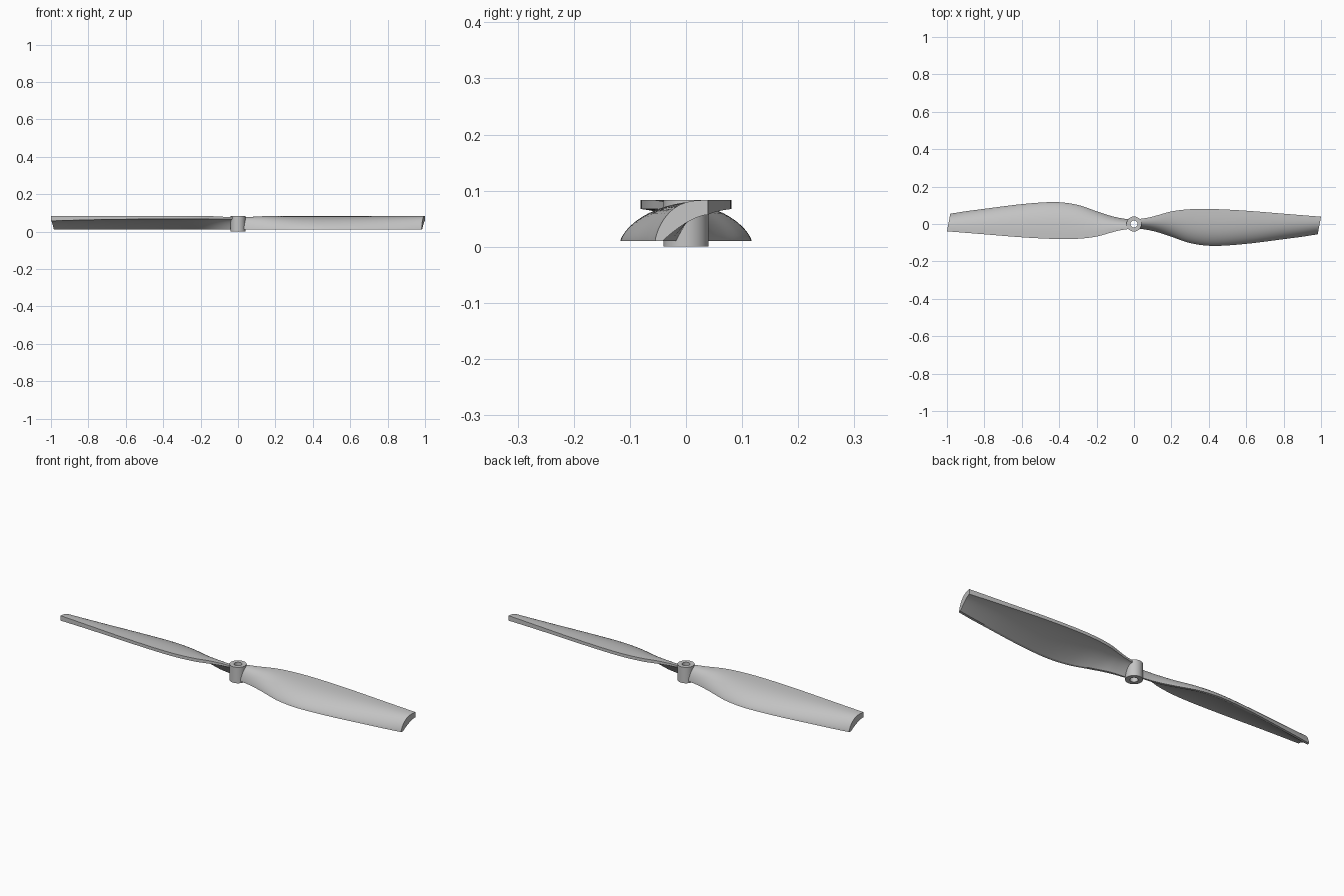
import bpy, bmesh, math

if "Cube" in bpy.data.objects:
    bpy.data.objects.remove(bpy.data.objects["Cube"], do_unlink=True)

grey = bpy.data.materials.new("light_grey_plastic")
grey.use_nodes = True
grey.diffuse_color = (0.55, 0.55, 0.55, 1)
grey.node_tree.nodes["Principled BSDF"].inputs["Base Color"].default_value = (0.55, 0.55, 0.55, 1)

# Blade outline: radius, leading edge y, trailing edge y
OUTLINE = [(0.03, -0.025, 0.027), (0.08, -0.033, 0.035), (0.13, -0.045, 0.048),
           (0.2, -0.068, 0.067), (0.3, -0.102, 0.079), (0.42, -0.117, 0.08),
           (0.6, -0.106, 0.071), (0.8, -0.081, 0.055), (1.0, -0.055, 0.039)]


def outline(x):
    """Smooth leading and trailing edge positions at radius x."""
    i = 0
    while i < len(OUTLINE) - 2 and x > OUTLINE[i + 1][0]:
        i += 1
    a, b = OUTLINE[i], OUTLINE[i + 1]
    before, after = OUTLINE[max(i - 1, 0)], OUTLINE[min(i + 2, len(OUTLINE) - 1)]
    span = b[0] - a[0]
    u = (x - a[0]) / span
    result = []
    for k in (1, 2):
        m0 = (b[k] - before[k]) / (b[0] - before[0]) * span
        m1 = (after[k] - a[k]) / (after[0] - a[0]) * span
        result.append((2*u**3 - 3*u**2 + 1) * a[k] + (u**3 - 2*u**2 + u) * m0
                      + (3*u**2 - 2*u**3) * b[k] + (u**3 - u**2) * m1)
    return result


def upper_camber(t):
    """Height fraction of the top skin, steep at the leading edge."""
    return (1 - (1 - t) ** 2.9) ** 0.7


def lower_camber(t):
    """Height fraction of the underside, a shallow hollow."""
    return 1 - (1 - t) ** 1.6


def section(x, steps=20):
    """Closed cross-section: convex top, trailing wall, hollow underside."""
    lead, trail = outline(x)
    chord = trail - lead
    top = 0.083 - 0.008 * max(0, 1 - x / 0.15)
    under = 0.067 - 0.010 * max(0, (x - 0.4) / 0.6) ** 2
    inset = min(0.013, chord * 0.15)
    sweep = 0.018 * max(0, (x - 0.9) / 0.1)
    ts = [(i / steps) ** 1.7 for i in range(steps + 1)]
    pts = [(lead + chord * t, 0.01 + (top - 0.01) * upper_camber(t)) for t in ts]
    pts += [(lead + inset + (chord - inset) * t, 0.01 + (under - 0.01) * lower_camber(t))
            for t in reversed(ts)]
    return [(x - sweep * (trail - y) / chord, y, z) for y, z in pts]


def finish(name, bm):
    bmesh.ops.recalc_face_normals(bm, faces=bm.faces)
    mesh = bpy.data.meshes.new(name)
    bm.to_mesh(mesh)
    bm.free()
    mesh.materials.append(grey)
    obj = bpy.data.objects.new(name, mesh)
    bpy.context.collection.objects.link(obj)
    bpy.ops.object.select_all(action='DESELECT')
    obj.select_set(True)
    bpy.context.view_layer.objects.active = obj
    bpy.ops.object.shade_smooth_by_angle(angle=math.radians(35))
    return obj


def make_blade(name, turn):
    bm = bmesh.new()
    stations = 60
    rings = [[bm.verts.new(p) for p in section(0.03 + 0.97 * i / stations)]
             for i in range(stations + 1)]
    n = len(rings[0])
    for a, b in zip(rings, rings[1:]):
        for j in range(n):
            k = (j + 1) % n
            bm.faces.new((a[j], a[k], b[k], b[j]))
    # End caps as strips between the top and underside curves
    for ring in (rings[0], rings[-1]):
        for j in range(n // 2 - 1):
            bm.faces.new((ring[j], ring[j + 1], ring[n - 2 - j], ring[n - 1 - j]))
    obj = finish(name, bm)
    obj.rotation_euler.z = turn


make_blade("left_blade", 0)
make_blade("right_blade", math.pi)

# Hub with a shaft hole
bm = bmesh.new()
profile = [(0.019, 0), (0.04, 0), (0.04, 0.083), (0.019, 0.083)]
verts = [bm.verts.new((r, 0, z)) for r, z in profile]
edges = [bm.edges.new((verts[i], verts[(i + 1) % 4])) for i in range(4)]
bmesh.ops.spin(bm, geom=verts + edges, cent=(0, 0, 0), axis=(0, 0, 1),
               angle=math.tau, steps=48)
bmesh.ops.remove_doubles(bm, verts=bm.verts, dist=0.0001)
finish("hub", bm)
